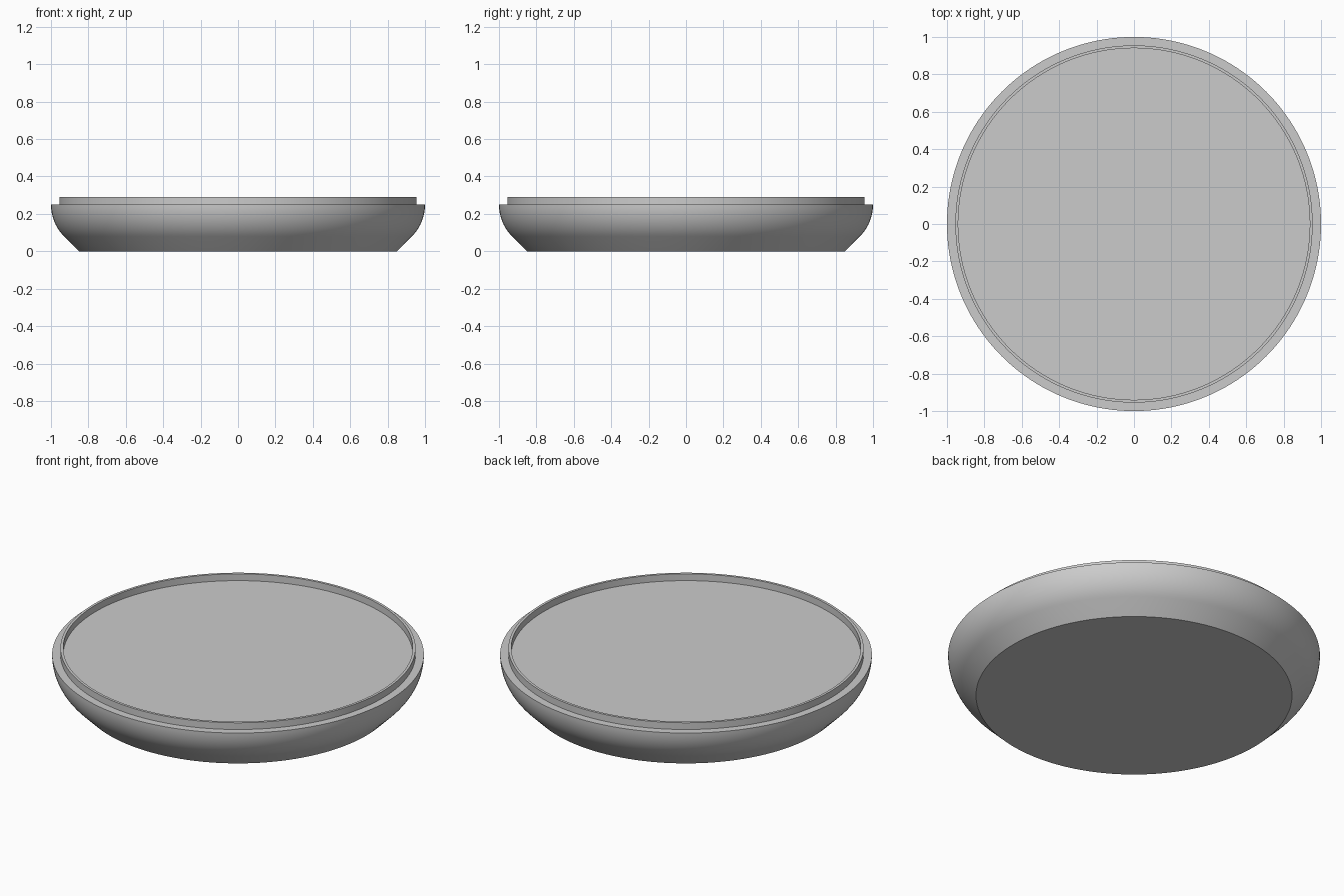
import bpy, bmesh
from math import sin, cos, pi, radians

cube = bpy.data.objects.get("Cube")
if cube:
    bpy.data.objects.remove(cube, do_unlink=True)

SEGMENTS = 160
ARC_STEPS = 12
RADIUS = 0.2415           # wall curve, tangent to the sloped foot
LEDGE_Z, RIM_Z = 0.25, 0.29

# Single plain material
grey = bpy.data.materials.new("light grey")
grey.use_nodes = True
colour = (0.6, 0.6, 0.6, 1)
grey.diffuse_color = colour
grey.node_tree.nodes["Principled BSDF"].inputs["Base Color"].default_value = colour


def lathe(name, profile):
    """Turn a (radius, height) profile about z and cap both ends."""
    bm = bmesh.new()
    rings = []
    for r, z in profile:
        angles = [2 * pi * i / SEGMENTS for i in range(SEGMENTS)]
        rings.append([bm.verts.new((r * cos(a), r * sin(a), z)) for a in angles])
    for low, high in zip(rings, rings[1:]):
        for i in range(SEGMENTS):
            j = (i + 1) % SEGMENTS
            bm.faces.new((low[i], low[j], high[j], high[i]))
    bm.faces.new(rings[0][::-1])
    bm.faces.new(rings[-1])
    bmesh.ops.recalc_face_normals(bm, faces=bm.faces[:])
    mesh = bpy.data.meshes.new(name)
    bm.to_mesh(mesh)
    bm.free()
    mesh.materials.append(grey)
    obj = bpy.data.objects.new(name, mesh)
    bpy.context.collection.objects.link(obj)
    bpy.ops.object.select_all(action='DESELECT')
    obj.select_set(True)
    bpy.context.view_layer.objects.active = obj
    bpy.ops.object.shade_smooth_by_angle(angle=radians(30))
    return obj


# Flat base, sloped foot, rounded wall
profile = [(0.85, 0)]
for step in range(ARC_STEPS + 1):
    a = pi / 4 * (1 - step / ARC_STEPS)
    profile.append((1 - RADIUS * (1 - cos(a)), LEDGE_Z - RADIUS * sin(a)))

# Ledge, thin raised lip and recessed floor
profile += [(0.955, LEDGE_Z), (0.955, RIM_Z), (0.94, RIM_Z), (0.94, LEDGE_Z)]
lathe("round_dish", profile)
